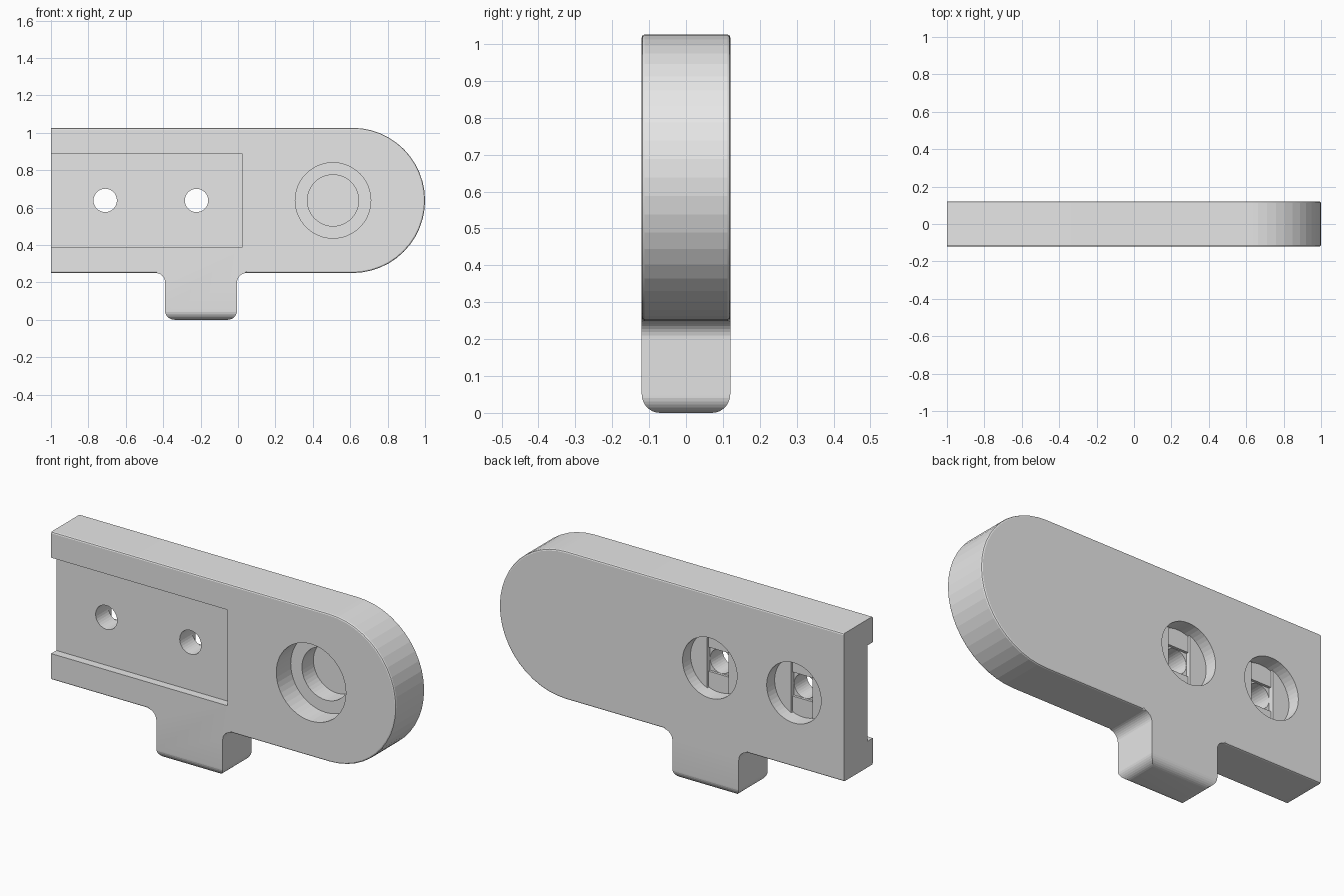
import bpy, bmesh
from math import sin, cos, pi, radians

cube = bpy.data.objects.get("Cube")
if cube:
    bpy.data.objects.remove(cube, do_unlink=True)

HALF = 0.12            # half thickness
MID, R = 0.638, 0.388  # centre height and end radius
LOW, HIGH = MID - R, MID + R

grey = bpy.data.materials.new("light_grey")
grey.use_nodes = True
grey.diffuse_color = (0.8, 0.8, 0.8, 1)
grey.node_tree.nodes["Principled BSDF"].inputs["Base Color"].default_value = (0.8, 0.8, 0.8, 1)


def arc(cx, cz, r, a0, a1, n):
    """Points (x, z) on an arc, angles in degrees."""
    angles = [radians(a0 + (a1 - a0) * i / n) for i in range(n + 1)]
    return [(cx + r * cos(a), cz + r * sin(a)) for a in angles]


def circle(cx, r, n=48):
    return arc(cx, MID, r, 0, 360, n)[:-1]


def rect(x0, x1, z0, z1):
    return [(x0, z0), (x1, z0), (x1, z1), (x0, z1)]


def prism(name, points, y0, y1, shape=None):
    """Extrude an (x, z) outline along y."""
    bm = bmesh.new()
    face = bm.faces.new([bm.verts.new((x, y0, z)) for x, z in points])
    out = bmesh.ops.extrude_face_region(bm, geom=[face])["geom"]
    verts = [v for v in out if isinstance(v, bmesh.types.BMVert)]
    bmesh.ops.translate(bm, vec=(0, y1 - y0, 0), verts=verts)
    bmesh.ops.recalc_face_normals(bm, faces=bm.faces[:])
    if shape:
        shape(bm)
    mesh = bpy.data.meshes.new(name)
    bm.to_mesh(mesh)
    bm.free()
    mesh.materials.append(grey)
    obj = bpy.data.objects.new(name, mesh)
    bpy.context.collection.objects.link(obj)
    return obj


def round_edges(bm):
    def bevel(test, width, segments):
        edges = [e for e in bm.edges if test(*[v.co for v in e.verts])]
        bmesh.ops.bevel(bm, geom=edges, offset=width, offset_type='OFFSET',
                        segments=segments, profile=0.5, affect='EDGES')
    # underside of the tab
    bevel(lambda a, b: max(a.z, b.z) < 0.01, 0.05, 8)
    # front and back rims of the plate
    bevel(lambda a, b: abs(a.y - b.y) < 0.001 and min(a.z, b.z) > LOW - 0.001
          and min(a.x, b.x) > -1.001 and max(a.x, b.x) > -0.99, 0.008, 2)


# plate with rounded end, and tab joined by fillets
T0, T1, F = -0.39, -0.005, 0.05
outline = ([(-1, HIGH), (-1, LOW)]
           + arc(T0 - F, LOW - F, F, 90, 0, 8) + [(T0, 0), (T1, 0)]
           + arc(T1 + F, LOW - F, F, 180, 90, 8)
           + arc(1 - R, MID, R, -90, 90, 24))
plate = prism("plate_with_tab", outline, -HALF, HALF, round_edges)

# channel across the front, open at the right end
cutters = [prism("channel_cutter", rect(-1.1, 0.022, 0.387, 0.89), -0.3, -HALF + 0.043)]

# stepped round pocket in the front
for r, depth in ((0.202, 0.12), (0.137, 0.215)):
    cutters.append(prism("pocket_cutter", circle(0.508, r), -0.3, -HALF + depth))

# screw holes: round recess, slot, square step and through hole
H = 0.063
for x in (-0.71, -0.222):
    recess = circle(x, 0.158)
    slot = [(min(max(px, x - H), x + H), pz) for px, pz in recess]
    square = rect(x - H, x + H, MID - H, MID + H)
    for points, depth in ((recess, 0.066), (slot, 0.079), (square, 0.092)):
        cutters.append(prism("recess_cutter", points, HALF - depth, 0.3))
    cutters.append(prism("hole_cutter", circle(x, H - 0.0005, 32), -0.3, 0.3))

bpy.context.view_layer.objects.active = plate
for cutter in cutters:
    cutter.hide_render = True
    mod = plate.modifiers.new("cut", 'BOOLEAN')
    mod.operation, mod.solver, mod.object = 'DIFFERENCE', 'EXACT', cutter
    bpy.ops.object.modifier_apply(modifier=mod.name)
    bpy.data.objects.remove(cutter, do_unlink=True)

bpy.ops.object.select_all(action='DESELECT')
plate.select_set(True)
bpy.ops.object.shade_smooth_by_angle(angle=radians(7))
